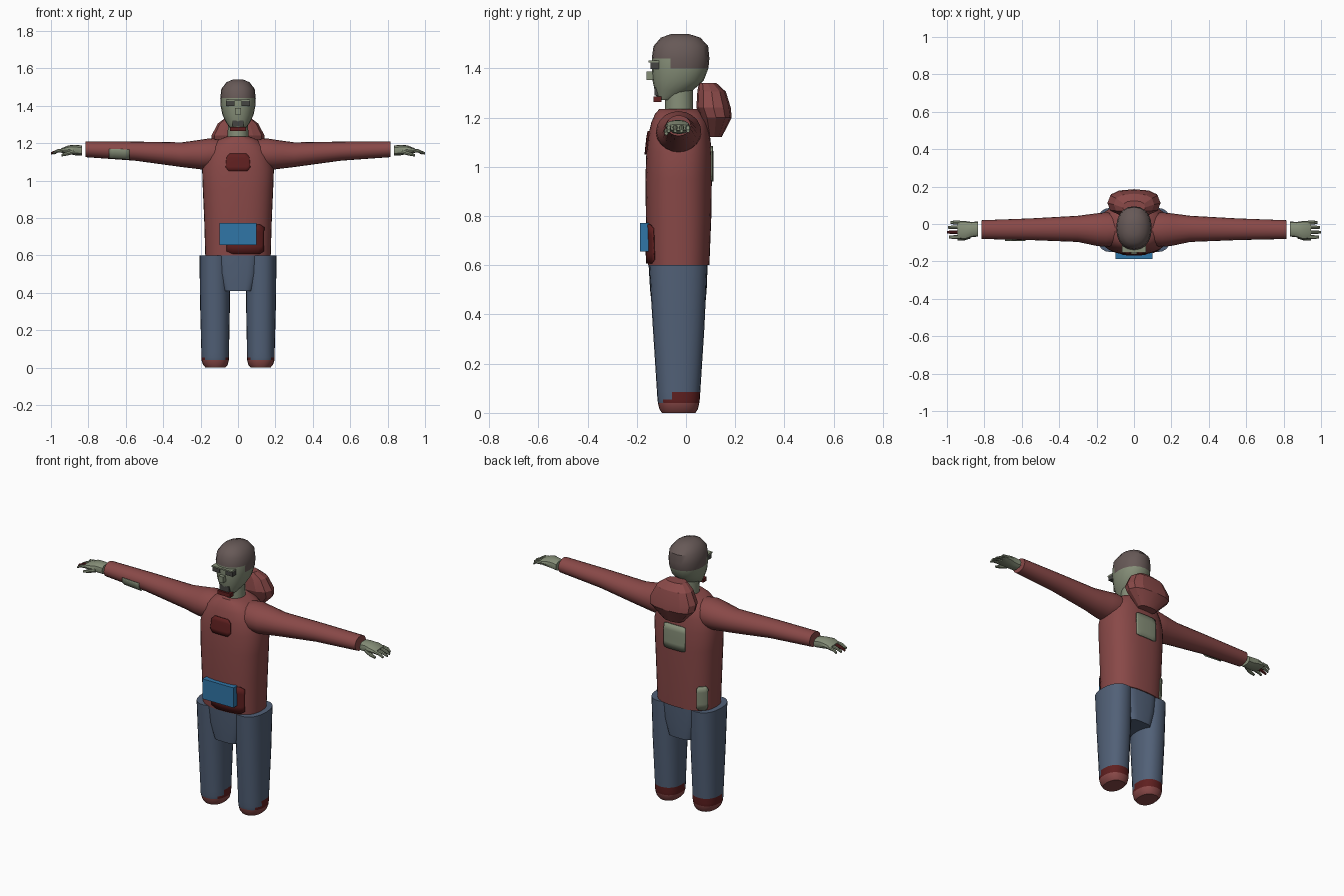
import bpy, bmesh, math
from mathutils import Vector

if "Cube" in bpy.data.objects:
    bpy.data.objects.remove(bpy.data.objects["Cube"])


def material(name, r, g, b):
    m = bpy.data.materials.new(name)
    m.diffuse_color = (r, g, b, 1)
    m.use_nodes = True
    m.node_tree.nodes["Principled BSDF"].inputs["Base Color"].default_value = m.diffuse_color
    return m


RED = material("jacket_red", 0.25, 0.066, 0.064)
DARK = material("dark_red", 0.115, 0.014, 0.014)
JEANS = material("denim_blue", 0.083, 0.118, 0.185)
BLUE = material("bright_blue", 0.03, 0.18, 0.39)
SKIN = material("grey_green_skin", 0.24, 0.275, 0.19)
HAIR = material("grey_brown_hair", 0.135, 0.10, 0.095)
GREY = material("dark_grey", 0.06, 0.06, 0.055)


def finish(name, bm, mats, rule=None, smooth=35):
    bmesh.ops.recalc_face_normals(bm, faces=bm.faces)
    if rule:
        for f in bm.faces:
            f.material_index = rule(f.calc_center_median())
    mesh = bpy.data.meshes.new(name)
    bm.to_mesh(mesh)
    bm.free()
    ob = bpy.data.objects.new(name, mesh)
    bpy.context.collection.objects.link(ob)
    for m in mats:
        mesh.materials.append(m)
    if smooth:
        bpy.ops.object.select_all(action='DESELECT')
        ob.select_set(True)
        bpy.context.view_layer.objects.active = ob
        bpy.ops.object.shade_smooth_by_angle(angle=math.radians(smooth))
    return ob


def section(ring, ang, axis, n, grow=0.0):
    """Point on a superellipse ring: (position, centre a, centre b, radius a, radius b)."""
    t, ca, cb, ra, rb = ring
    c, s = math.cos(ang), math.sin(ang)
    a = ca + (ra + grow) * math.copysign(abs(c) ** (2 / n), c)
    b = cb + (rb + grow) * math.copysign(abs(s) ** (2 / n), s)
    return Vector((a, b, t)) if axis == 'Z' else Vector((t, a, b))


def loft(name, rings, mats, axis='Z', sides=24, n=2.0, rule=None, smooth=35):
    bm = bmesh.new()
    loops = [[bm.verts.new(section(r, 2 * math.pi * i / sides, axis, n))
              for i in range(sides)] for r in rings]
    for lo, hi in zip(loops, loops[1:]):
        for i in range(sides):
            j = (i + 1) % sides
            bm.faces.new((lo[i], lo[j], hi[j], hi[i]))
    bm.faces.new(loops[0])
    bm.faces.new(loops[-1])
    return finish(name, bm, mats, rule, smooth)


def ring_at(rings, t):
    for p, q in zip(rings, rings[1:]):
        if min(p[0], q[0]) <= t <= max(p[0], q[0]):
            k = (t - p[0]) / (q[0] - p[0])
            return [u + (v - u) * k for u, v in zip(p, q)]
    return rings[-1]


def patch(name, rings, mat, t0, t1, a0, a1, axis='Z', n=2.0, chamfer=0.0):
    """Thin plate following a lofted surface, outer face just above the surface."""
    bm = bmesh.new()
    steps, rows = 12, 4
    cols = []
    for i in range(steps + 1):
        cut = chamfer * max(0, 1 - min(i, steps - i) / 2)
        ang = math.radians(a0 + (a1 - a0) * i / steps)
        col = []
        for j in range(rows + 1):
            t = t0 + cut + (t1 - t0 - 2 * cut) * j / rows
            col.append(bm.verts.new(section(ring_at(rings, t), ang, axis, n, 0.004)))
        cols.append(col)
    for p, q in zip(cols, cols[1:]):
        for j in range(rows):
            bm.faces.new((p[j], q[j], q[j + 1], p[j + 1]))
    ob = finish(name, bm, [mat])
    solid = ob.modifiers.new("thickness", 'SOLIDIFY')
    solid.thickness = 0.006
    solid.offset = 0
    return ob


def box(name, lo, hi, mat):
    bm = bmesh.new()
    bmesh.ops.create_cube(bm, size=1)
    lo, hi = Vector(lo), Vector(hi)
    for v in bm.verts:
        v.co = Vector((v.co[k] * (hi[k] - lo[k]) + (hi[k] + lo[k]) / 2 for k in range(3)))
    return finish(name, bm, [mat], smooth=0)


# Jacket body
TORSO = [(0.60, 0, -0.03, 0.175, 0.125), (0.80, 0, -0.03, 0.181, 0.133),
         (0.95, 0, -0.03, 0.188, 0.135), (1.06, 0, -0.028, 0.192, 0.133),
         (1.13, 0, -0.028, 0.175, 0.125), (1.18, 0, -0.026, 0.15, 0.115),
         (1.215, 0, -0.028, 0.11, 0.098), (1.235, 0, -0.03, 0.062, 0.078)]
loft("jacket_body", TORSO, [RED], sides=36, n=2.5)
patch("chest_patch", TORSO, DARK, 1.05, 1.145, 255, 285, n=2.5, chamfer=0.02)
patch("front_pocket", TORSO, DARK, 0.607, 0.765, 255, 315, n=2.5, chamfer=0.015)
patch("back_patch", TORSO, SKIN, 0.94, 1.085, 74, 106, n=2.5, chamfer=0.005)
patch("hip_patch", TORSO, SKIN, 0.605, 0.745, 128, 155, n=2.5, chamfer=0.015)
box("front_pouch", (-0.10, -0.186, 0.655), (0.10, -0.15, 0.772), BLUE)

# Folded hood behind the neck
loft("hood", [(1.12, 0, 0.115, 0.06, 0.03), (1.20, 0, 0.122, 0.138, 0.064),
              (1.24, 0, 0.112, 0.142, 0.07), (1.305, 0, 0.104, 0.108, 0.058),
              (1.34, 0, 0.088, 0.06, 0.036)],
     [RED], sides=12, n=2.5, smooth=20)

# Sleeves, hands and legs on both sides
for side, s in (("right", 1), ("left", -1)):
    sleeve = [(s * x, y, z, ry, rz) for x, y, z, ry, rz in (
        (0.10, -0.03, 1.145, 0.085, 0.075), (0.15, -0.03, 1.142, 0.092, 0.084),
        (0.20, -0.03, 1.139, 0.087, 0.079), (0.30, -0.026, 1.138, 0.07, 0.066),
        (0.55, -0.028, 1.157, 0.058, 0.051), (0.815, -0.03, 1.167, 0.05, 0.042))]
    loft(side + "_sleeve", sleeve, [RED], 'X', 20)
    if s < 0:
        patch("sleeve_patch", sleeve, SKIN, -0.69, -0.58, 172, 235, 'X')

    loft(side + "_palm", [(s * 0.835, -0.027, 1.16, 0.04, 0.027),
                          (s * 0.87, -0.03, 1.163, 0.041, 0.028),
                          (s * 0.905, -0.034, 1.165, 0.05, 0.023),
                          (s * 0.945, -0.032, 1.16, 0.046, 0.012)], [SKIN], 'X', 12, 2.5)
    for i in range(4):
        y = -0.07 + 0.026 * i
        tip = (0.99, 1.0, 0.995, 0.98)[i]
        mat = DARK if s < 0 and i == 1 else SKIN
        loft(f"{side}_finger_{i + 1}",
             [(s * 0.93, y, 1.162, 0.010, 0.010), (s * 0.965, y, 1.158, 0.010, 0.009),
              (s * tip, y, 1.145, 0.007, 0.006)], [mat], 'X', 8)
    loft(side + "_thumb", [(s * 0.875, -0.066, 1.155, 0.012, 0.012),
                           (s * 0.91, -0.078, 1.145, 0.011, 0.011),
                           (s * 0.945, -0.08, 1.135, 0.007, 0.007)], [SKIN], 'X', 8)

    # Trouser leg with dark cuff and shoe sole
    def leg_rule(c):
        if c.z < 0.04:
            return 1
        if c.z < 0.055:
            return 2 if c.y > -0.09 else 0
        return 2 if c.z < 0.086 and c.y > -0.06 else 0

    loft(side + "_leg", [(0.0, s * 0.121, -0.03, 0.053, 0.068), (0.015, s * 0.121, -0.03, 0.066, 0.078),
                         (0.04, s * 0.122, -0.03, 0.073, 0.084), (0.055, s * 0.122, -0.03, 0.074, 0.086),
                         (0.085, s * 0.122, -0.03, 0.074, 0.088), (0.35, s * 0.123, -0.03, 0.08, 0.105),
                         (0.60, s * 0.125, -0.032, 0.081, 0.118)],
         [JEANS, RED, DARK], sides=24, n=2.3, rule=leg_rule)

# Trouser seat joining the legs
loft("trouser_seat", [(0.41, 0, -0.03, 0.08, 0.106), (0.50, 0, -0.031, 0.108, 0.115),
                      (0.602, 0, -0.032, 0.12, 0.12)], [JEANS], sides=32, n=4)

# Neck and head with a hair cap
loft("neck", [(1.21, 0, -0.028, 0.056, 0.057), (1.31, 0, -0.028, 0.054, 0.057)], [SKIN], sides=16)
loft("head", [(1.272, 0, -0.085, 0.035, 0.032), (1.31, 0, -0.05, 0.064, 0.077),
              (1.35, 0, -0.032, 0.083, 0.104), (1.40, 0, -0.024, 0.093, 0.115),
              (1.44, 0, -0.022, 0.095, 0.117), (1.49, 0, -0.021, 0.089, 0.111),
              (1.525, 0, -0.022, 0.062, 0.08), (1.54, 0, -0.024, 0.027, 0.034)],
     [SKIN, HAIR], sides=20, n=2.2,
     rule=lambda c: int(c.z > 1.44 or (c.z > 1.40 and c.y > -0.07)))

# Face details
box("nose", (-0.015, -0.16, 1.353), (0.015, -0.12, 1.388), SKIN)
box("mouth", (-0.03, -0.128, 1.29), (0.03, -0.10, 1.322), GREY)
box("lower_lip", (-0.042, -0.132, 1.264), (0.042, -0.10, 1.286), DARK)
for side, s in (("right", 1), ("left", -1)):
    xs = sorted((s * 0.02, s * 0.065))
    box(side + "_eye", (xs[0], -0.145, 1.398), (xs[1], -0.11, 1.424), GREY)
box("brow_bar", (-0.065, -0.152, 1.424), (0.065, -0.11, 1.432), SKIN)
